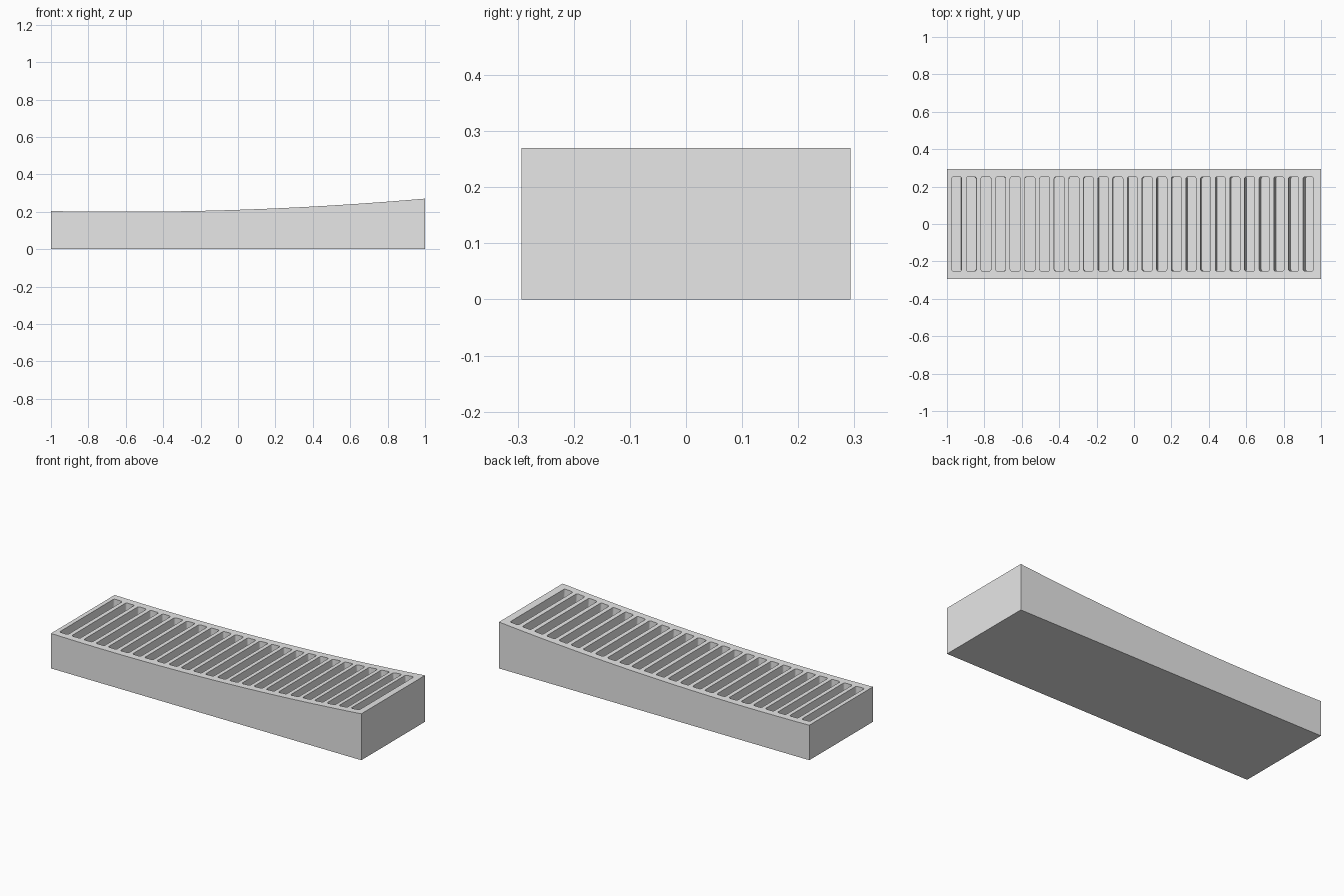
import bpy, bmesh, math
from mathutils import Matrix, Vector

cube = bpy.data.objects.get("Cube")
if cube:
    bpy.data.objects.remove(cube, do_unlink=True)

HALF_LENGTH, HALF_WIDTH = 1.0, 0.293
LOW_X, LOW_Z, RADIUS = -0.62, 0.2, 18.7      # curved top: one large arc
SLOTS, FIRST_X, PITCH = 25, -0.948, 0.0783
SLOT_HALF_X, SLOT_HALF_Y, SLOT_DEPTH, CORNER = 0.027, 0.252, 0.15, 0.01


def top_z(x):
    return LOW_Z + RADIUS - math.sqrt(RADIUS ** 2 - (x - LOW_X) ** 2)


def new_object(name, bm):
    bmesh.ops.recalc_face_normals(bm, faces=bm.faces)
    mesh = bpy.data.meshes.new(name)
    bm.to_mesh(mesh)
    bm.free()
    obj = bpy.data.objects.new(name, mesh)
    bpy.context.collection.objects.link(obj)
    return obj


def extrude_outline(bm, points, offset):
    face = bm.faces.new([bm.verts.new(p) for p in points])
    result = bmesh.ops.extrude_face_region(bm, geom=[face], use_keep_orig=True)
    moved = [g for g in result["geom"] if isinstance(g, bmesh.types.BMVert)]
    bmesh.ops.translate(bm, verts=moved, vec=offset)


def rounded_rectangle(hx, hy, r, steps=4):
    points = []
    for quarter, (sx, sy) in enumerate([(1, 1), (-1, 1), (-1, -1), (1, -1)]):
        for i in range(steps + 1):
            a = math.pi / 2 * (quarter + i / steps)
            points.append(Vector((sx * (hx - r) + r * math.cos(a),
                                  sy * (hy - r) + r * math.sin(a), 0)))
    return points


grey = bpy.data.materials.new("light_grey")
grey.use_nodes = True
color = (0.8, 0.8, 0.8, 1.0)
grey.diffuse_color = color
grey.node_tree.nodes["Principled BSDF"].inputs["Base Color"].default_value = color

# Block: side profile with the arc on top, extruded across the width
bm = bmesh.new()
segments = 48
profile = [(-HALF_LENGTH, 0), (HALF_LENGTH, 0)]
for i in range(segments + 1):
    x = HALF_LENGTH - 2 * HALF_LENGTH * i / segments
    profile.append((x, top_z(x)))
extrude_outline(bm, [(x, -HALF_WIDTH, z) for x, z in profile],
                Vector((0, 2 * HALF_WIDTH, 0)))
block = new_object("slotted_block", bm)
block.data.materials.append(grey)

# Slot cutters: each stands square to the arc
bm = bmesh.new()
outline = rounded_rectangle(SLOT_HALF_X, SLOT_HALF_Y, CORNER)
for i in range(SLOTS):
    x = FIRST_X + i * PITCH
    tilt = math.asin((x - LOW_X) / RADIUS)
    turn = Matrix.Rotation(-tilt, 3, 'Y')
    normal = turn @ Vector((0, 0, 1))
    floor = Vector((x, 0, top_z(x))) - normal * SLOT_DEPTH
    extrude_outline(bm, [floor + turn @ p for p in outline],
                    normal * (SLOT_DEPTH + 0.05))
cutter = new_object("slot_cutter", bm)
cutter.data.materials.append(grey)
cutter.hide_render = True

# Cut the slots and drop the cutter
cut = block.modifiers.new("slots", 'BOOLEAN')
cut.operation = 'DIFFERENCE'
cut.solver = 'EXACT'
cut.object = cutter
bpy.ops.object.select_all(action='DESELECT')
block.select_set(True)
bpy.context.view_layer.objects.active = block
bpy.ops.object.modifier_apply(modifier=cut.name)
bpy.data.objects.remove(cutter, do_unlink=True)
bpy.ops.object.shade_smooth_by_angle(angle=math.radians(30))
